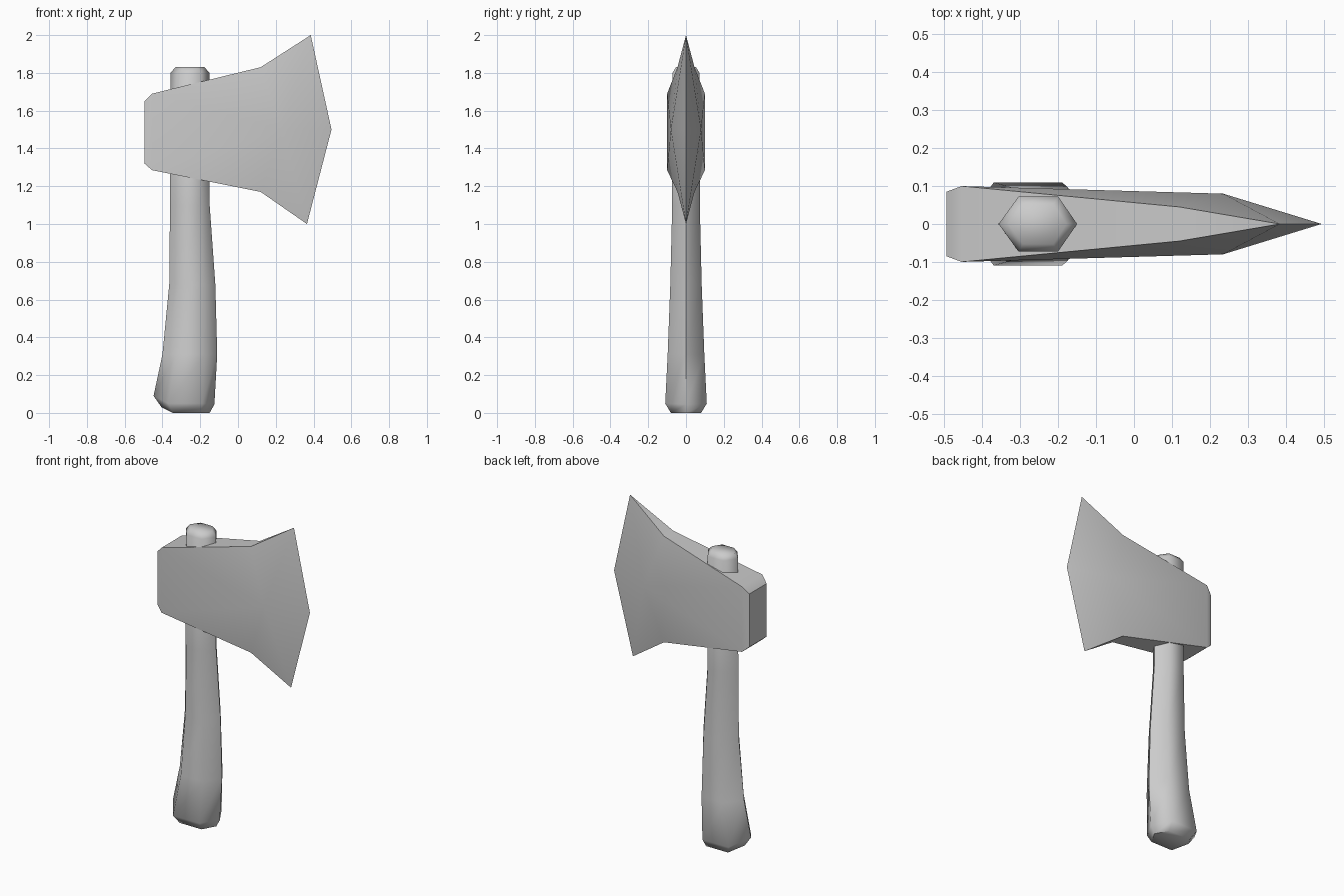
import bpy, bmesh, math

if "Cube" in bpy.data.objects:
    bpy.data.objects.remove(bpy.data.objects["Cube"])


def make_object(name, verts, faces, angle):
    mesh = bpy.data.meshes.new(name)
    mesh.from_pydata(verts, [], faces)
    bm = bmesh.new()
    bm.from_mesh(mesh)
    bmesh.ops.recalc_face_normals(bm, faces=bm.faces)
    bm.to_mesh(mesh)
    bm.free()
    obj = bpy.data.objects.new(name, mesh)
    bpy.context.collection.objects.link(obj)
    bpy.ops.object.select_all(action='DESELECT')
    obj.select_set(True)
    bpy.context.view_layer.objects.active = obj
    bpy.ops.object.shade_smooth_by_angle(angle=math.radians(angle))
    return obj


# Handle: six-sided rings lofted upwards
# ring = left tip x, flat start x, flat end x, right tip x, half depth, left z, flat z, right z
rings = [
    (-0.405, -0.345, -0.195, -0.15, 0.08, 0.03, 0.0, 0.0),
    (-0.447, -0.37, -0.19, -0.125, 0.11, 0.09, 0.05, 0.045),
    (-0.40, -0.325, -0.175, -0.11, 0.097, 0.31, 0.31, 0.31),
    (-0.364, -0.305, -0.178, -0.12, 0.083, 0.68, 0.68, 0.68),
    (-0.36, -0.305, -0.2, -0.15, 0.073, 1.1, 1.1, 1.1),
    (-0.357, -0.305, -0.2, -0.15, 0.072, 1.8, 1.8, 1.8),
    (-0.332, -0.293, -0.213, -0.178, 0.053, 1.83, 1.83, 1.83),
]
verts = []
for a, b, c, d, y, zl, zf, zr in rings:
    verts += [(a, 0, zl), (b, -y, zf), (c, -y, zf), (d, 0, zr), (c, y, zf), (b, y, zf)]
faces = [tuple(range(6)), tuple(range(len(verts) - 6, len(verts)))]
for r in range(len(rings) - 1):
    for i in range(6):
        j = (i + 1) % 6
        faces.append((r * 6 + i, r * 6 + j, r * 6 + 6 + j, r * 6 + 6 + i))
make_object("handle", verts, faces, 62)

# Axe head: one cheek mirrored in y, rims bridged, sharp edge shared on y = 0
cheek = [
    (0.12, 0.045, 1.83),     # 0 upper neck
    (-0.455, 0.10, 1.69),    # 1 upper back
    (-0.495, 0.085, 1.65),   # 2 poll top
    (-0.495, 0.085, 1.32),   # 3 poll bottom
    (-0.455, 0.10, 1.285),   # 4 lower back
    (0.12, 0.045, 1.17),     # 5 lower neck
    (0.235, 0.08, 1.5),      # 6 cheek ridge
]
edge = [(0.385, 0, 2.0), (0.495, 0, 1.5), (0.365, 0, 1.0)]
n = len(cheek)
verts = cheek + [(x, -y, z) for x, y, z in cheek] + edge
top, mid, low = 2 * n, 2 * n + 1, 2 * n + 2
faces = []
for s in (0, n):
    faces += [(s + 1, s + 2, s + 3, s + 4), (s, s + 1, s + 6), (s + 1, s + 4, s + 6),
              (s + 4, s + 5, s + 6), (s, s + 6, top), (s + 6, mid, top),
              (s + 6, low, mid), (s + 5, low, s + 6)]
for i in range(5):
    faces.append((i, i + 1, n + i + 1, n + i))
faces += [(0, n, top), (5, n + 5, low)]
make_object("axe_head", verts, faces, 40)
